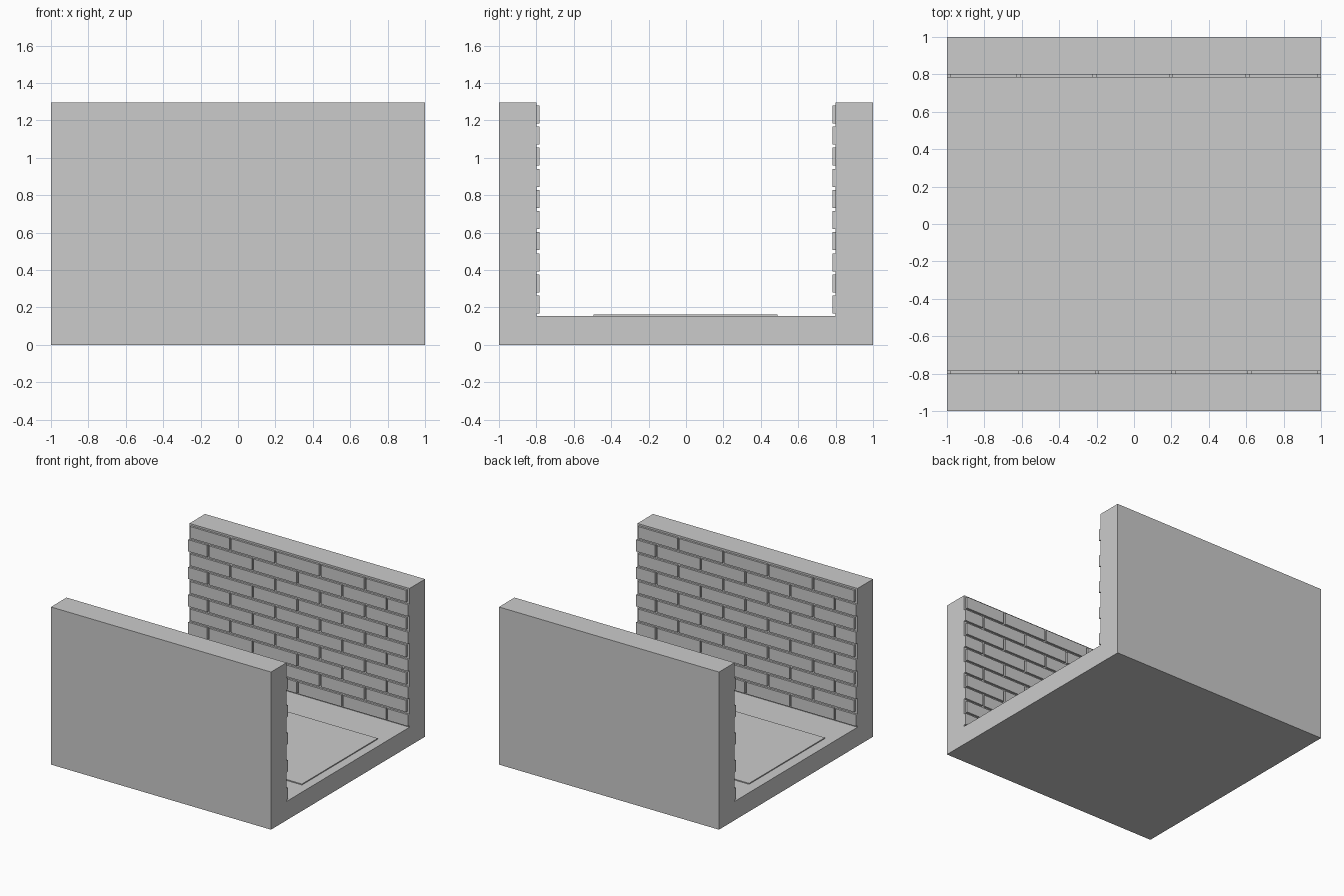
import bpy, bmesh
from mathutils import Matrix, Vector

if "Cube" in bpy.data.objects:
    bpy.data.objects.remove(bpy.data.objects["Cube"])

WALL, FLOOR, TOP = 0.798, 0.155, 1.295
BRICK_FACE = 0.782
GAP = 0.016


def add_box(bm, x0, x1, y0, y1, z0, z1):
    size = Matrix.Diagonal((x1 - x0, y1 - y0, z1 - z0, 1))
    mid = Matrix.Translation(((x0 + x1) / 2, (y0 + y1) / 2, (z0 + z1) / 2))
    bmesh.ops.create_cube(bm, size=1, matrix=mid @ size)


def finish(bm, name):
    bmesh.ops.recalc_face_normals(bm, faces=bm.faces)
    mesh = bpy.data.meshes.new(name)
    bm.to_mesh(mesh)
    bm.free()
    obj = bpy.data.objects.new(name, mesh)
    bpy.context.collection.objects.link(obj)
    return obj


# Floor slab and both walls: one U-shaped profile extruded along x
bm = bmesh.new()
profile = [(-1, 0), (1, 0), (1, TOP), (WALL, TOP), (WALL, FLOOR),
           (-WALL, FLOOR), (-WALL, TOP), (-1, TOP)]
face = bm.faces.new([bm.verts.new((-1, y, z)) for y, z in profile])
ext = bmesh.ops.extrude_face_region(bm, geom=[face])
bmesh.ops.translate(bm, vec=Vector((2, 0, 0)),
                    verts=[v for v in ext["geom"] if isinstance(v, bmesh.types.BMVert)])
finish(bm, "corridor_shell")

# Raised floor panel
bm = bmesh.new()
add_box(bm, -0.916, 0.928, -0.495, 0.489, FLOOR - 0.02, 0.163)
finish(bm, "floor_panel")

# Brick facing: ten courses with alternating joints
joints = {0: [-0.617, -0.21, 0.197, 0.606], 1: [-0.82, -0.413, -0.006, 0.401, 0.805]}
ends = {0: (-0.985, 0.98), 1: (-1.0, 1.0)}
bm = bmesh.new()
for row in range(10):
    z1 = 1.28 - row * 0.113
    k = row % 2
    left, right = ends[k]
    starts = [left] + [j + GAP / 2 for j in joints[k]]
    stops = [j - GAP / 2 for j in joints[k]] + [right]
    for x0, x1 in zip(starts, stops):
        add_box(bm, x0, x1, BRICK_FACE, WALL + 0.01, z1 - 0.096, z1)
back = finish(bm, "back_wall_bricks")

# The front wall uses the same facing turned half a circle
front = back.copy()
front.data = back.data.copy()
front.name = "front_wall_bricks"
front.data.transform(Matrix.Rotation(3.14159265, 4, 'Z'))
bpy.context.collection.objects.link(front)
